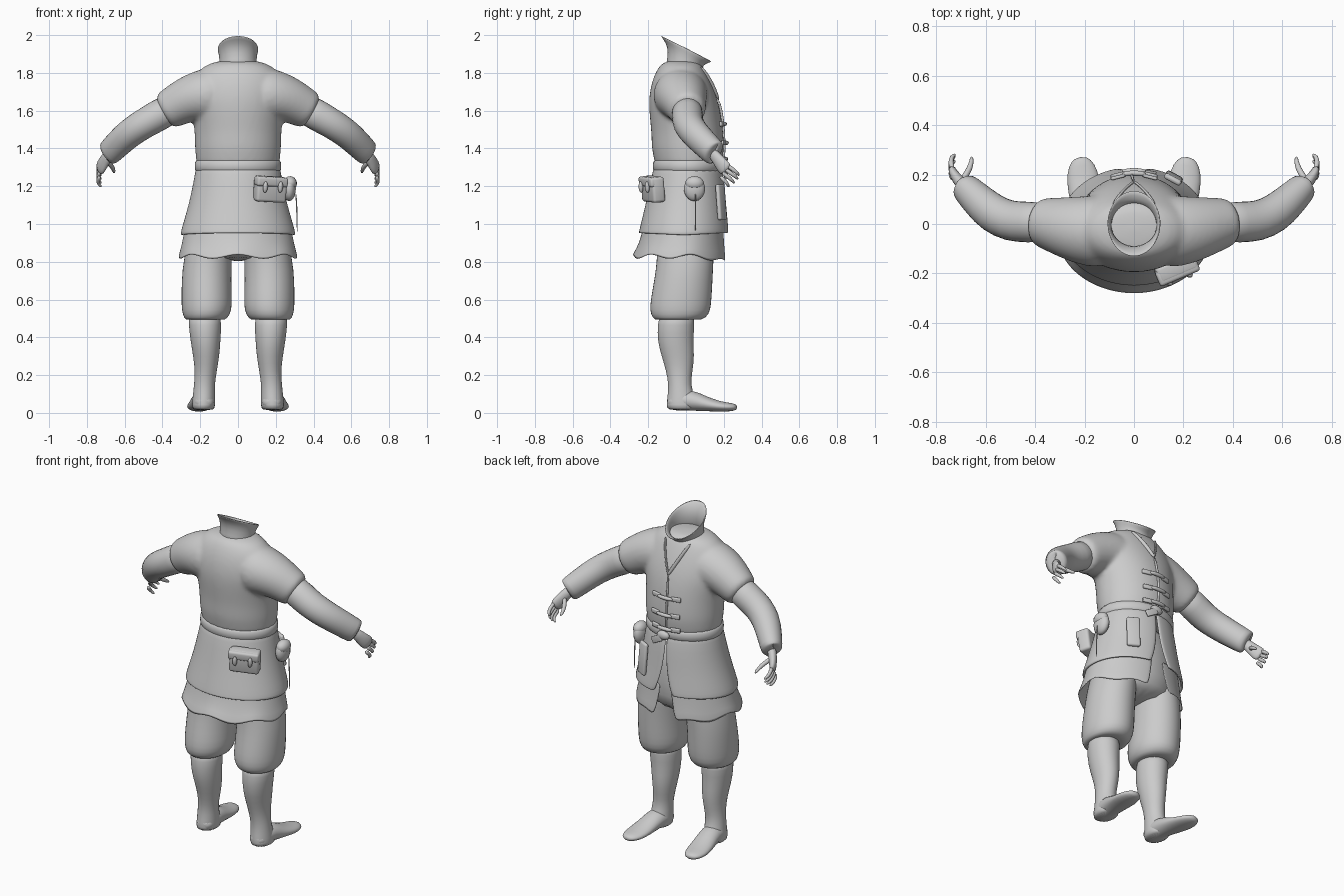
import bpy, bmesh, math
from mathutils import Vector

cube = bpy.data.objects.get("Cube")
if cube:
    bpy.data.objects.remove(cube)

grey = bpy.data.materials.new("plain grey")
grey.use_nodes = True
grey.diffuse_color = (0.6, 0.6, 0.6, 1)
grey.node_tree.nodes["Principled BSDF"].inputs["Base Color"].default_value = (0.6, 0.6, 0.6, 1)
UP = Vector((0, 0, 1))


def grid_object(name, rows, closed=True, caps=True, subdiv=1, thick=0):
    """Skin a list of point rows into a smooth surface."""
    bm = bmesh.new()
    rows = [[bm.verts.new(p) for p in row] for row in rows]
    n = len(rows[0])
    for a, b in zip(rows, rows[1:]):
        for i in range(n if closed else n - 1):
            j = (i + 1) % n
            bm.faces.new((a[i], a[j], b[j], b[i]))
    if caps:
        bm.faces.new(rows[0][::-1])
        bm.faces.new(rows[-1])
    bmesh.ops.recalc_face_normals(bm, faces=bm.faces[:])
    mesh = bpy.data.meshes.new(name)
    bm.to_mesh(mesh)
    bm.free()
    return finish(name, mesh, subdiv, thick)


def finish(name, mesh, subdiv=0, thick=0):
    mesh.materials.append(grey)
    mesh.shade_smooth()
    ob = bpy.data.objects.new(name, mesh)
    bpy.context.collection.objects.link(ob)
    if thick:
        mod = ob.modifiers.new("cloth", 'SOLIDIFY')
        mod.thickness = thick
    if subdiv:
        mod = ob.modifiers.new("round", 'SUBSURF')
        mod.levels = mod.render_levels = subdiv
    return ob


def stack(name, rings, n=20, side=1, **kw):
    """Level rings: centre x, back y, front y, height, half width."""
    rows = []
    for x, back, front, z, rx in rings:
        pts = []
        for i in range(n):
            a = math.tau * i / n
            pts.append((side * (x + rx * math.cos(a)),
                        (back + front) / 2 + (front - back) / 2 * math.sin(a), z))
        rows.append(pts)
    return grid_object(name, rows, **kw)


def tube(name, path, n=14, side=1, **kw):
    """Rings square to a path: x, y, z, radius sideways, radius upwards."""
    pts = [Vector(p[:3]) for p in path]
    rows = []
    for k, p in enumerate(path):
        t = (pts[min(k + 1, len(pts) - 1)] - pts[max(k - 1, 0)]).normalized()
        ref = UP if abs(t.z) < 0.9 else Vector((0, 1, 0))
        u = t.cross(ref).normalized()
        v = u.cross(t)
        row = []
        for i in range(n):
            a = math.tau * i / n
            q = pts[k] + u * p[3] * math.cos(a) + v * p[4] * math.sin(a)
            row.append((side * q.x, q.y, q.z))
        rows.append(row)
    return grid_object(name, rows, **kw)


def wrap(name, rings, n=40, hem=None, **kw):
    """Cloth wrapped round the body and open at the front; last value is the gap angle."""
    rows = []
    for k, (back, front, z, rx, gap) in enumerate(rings):
        row = []
        for i in range(n + 1):
            a = math.pi / 2 + gap + (math.tau - 2 * gap) * i / n
            x, s = rx * math.cos(a), math.sin(a)
            y = (back + front) / 2 + (front - back) / 2 * s
            dz = hem(a, s) if hem and k == len(rings) - 1 else 0
            row.append((x, y, z + dz))
        rows.append(row)
    return grid_object(name, rows, closed=False, caps=False, **kw)


def block(name, loc, size, turn=(0, 0, 0), bevel=0.01):
    bm = bmesh.new()
    bmesh.ops.create_cube(bm, size=1)
    bmesh.ops.scale(bm, vec=size, verts=bm.verts)
    mesh = bpy.data.meshes.new(name)
    bm.to_mesh(mesh)
    bm.free()
    ob = finish(name, mesh)
    ob.location, ob.rotation_euler = loc, turn
    mod = ob.modifiers.new("soft edge", 'BEVEL')
    mod.width, mod.segments = bevel, 3
    return ob


def ball(name, loc, size, turn=(0, 0, 0)):
    bm = bmesh.new()
    bmesh.ops.create_uvsphere(bm, u_segments=16, v_segments=10, radius=1)
    mesh = bpy.data.meshes.new(name)
    bm.to_mesh(mesh)
    bm.free()
    ob = finish(name, mesh)
    ob.location, ob.scale, ob.rotation_euler = loc, size, turn
    return ob


# Jacket: chest and short sleeves fused into one cloth
jacket = stack("jacket", [
    (0, -.165, .19, 1.29, .222), (0, -.17, .195, 1.34, .224), (0, -.185, .205, 1.4, .232),
    (0, -.185, .2, 1.48, .232), (0, -.195, .19, 1.57, .24), (0, -.2, .17, 1.66, .26),
    (0, -.185, .135, 1.75, .25), (0, -.155, .1, 1.82, .21), (0, -.115, .07, 1.87, .12)], subdiv=2)
sleeves = [tube("sleeve", [
    (.08, -.03, 1.685, .15, .15), (.18, -.03, 1.685, .15, .145), (.27, -.015, 1.66, .13, .125),
    (.36, .005, 1.61, .105, .108), (.4, .01, 1.588, .095, .1)], side=s, subdiv=2) for s in (1, -1)]
for ob in sleeves:
    mod = jacket.modifiers.new("join sleeve", 'BOOLEAN')
    mod.operation, mod.object, mod.solver = 'UNION', ob, 'EXACT'
    ob.hide_render = True
mod = jacket.modifiers.new("fuse", 'REMESH')
mod.mode, mod.voxel_size, mod.use_smooth_shade = 'VOXEL', .012, True
mod = jacket.modifiers.new("relax", 'SMOOTH')
mod.iterations = 6
# Bake the fused shape so the helper sleeves can go
dg = bpy.context.evaluated_depsgraph_get()
baked = bpy.data.meshes.new_from_object(jacket.evaluated_get(dg))
jacket.modifiers.clear()
jacket.data = baked
baked.shade_smooth()
for ob in sleeves:
    bpy.data.objects.remove(ob)

# Standing collar, high at the back and dipping at the front
rows = []
for back, front, zb, zf, rx in [(-.1, .085, 1.84, 1.79, .095), (-.085, .075, 1.91, 1.83, .09),
                                (-.1, .1, 1.965, 1.855, .096), (-.13, .135, 2.0, 1.865, .103)]:
    row = []
    for i in range(24):
        a = math.tau * i / 24
        f = (math.sin(a) + 1) / 2
        row.append((rx * math.cos(a), back + (front - back) * f, zb + (zf - zb) * f))
    rows.append(row)
grid_object("collar", rows, caps=False, thick=.008)

# Crossed neckline edges
for s in (1, -1):
    tube("neckline_edge", [(s * .085, .075, 1.835, .008, .012), (s * .06, .118, 1.78, .006, .012),
                           (s * .025, .155, 1.71, .006, .012), (-s * .005, .175, 1.65, .006, .01)], n=8)
tube("front_edge", [(0, .172, 1.66, .006, .008), (-.01, .196, 1.56, .006, .008),
                    (-.01, .205, 1.4, .006, .008), (0, .195, 1.3, .006, .008)], n=8)

# Sash and jacket skirt
stack("sash", [(0, -.168, .19, 1.265, .224), (0, -.177, .2, 1.285, .232),
               (0, -.177, .2, 1.33, .23), (0, -.165, .19, 1.35, .222)], n=28)
wrap("jacket_skirt", [
    (-.17, .19, 1.31, .222, .005), (-.19, .205, 1.22, .236, .01), (-.215, .215, 1.1, .262, .05),
    (-.24, .228, 1.0, .292, .14), (-.25, .232, .955, .304, .2), (-.25, .23, .94, .303, .22)],
    hem=lambda a, s: .012 * abs(s), thick=.014, subdiv=1)
stack("hips", [(0, -.15, .15, .8, .2), (0, -.2, .185, .9, .25), (0, -.19, .18, 1.1, .235),
               (0, -.15, .15, 1.28, .2)])

# Ragged undershirt hem
wrap("undershirt", [
    (-.225, .2, 1.0, .28, .1), (-.245, .205, .9, .295, .16), (-.285, .22, .825, .318, .22)],
    hem=lambda a, s: .014 * math.sin(a * 7) - .035 * max(s, 0) ** 3, thick=.006)

for s in (1, -1):
    # Breeches and boots
    stack("breeches", [
        (.14, -.15, .15, .96, .12), (.155, -.155, .15, .85, .125), (.165, -.16, .145, .76, .132),
        (.167, -.18, .14, .65, .134), (.165, -.193, .135, .57, .136), (.168, -.19, .125, .52, .128),
        (.172, -.165, .085, .488, .105), (.175, -.14, .04, .5, .08)], side=s, subdiv=1)
    stack("boot_shaft", [
        (.177, -.14, .045, .53, .085), (.175, -.152, .045, .47, .088), (.172, -.152, .04, .38, .08),
        (.168, -.13, .045, .3, .07), (.17, -.105, .035, .22, .058), (.178, -.093, .025, .15, .055),
        (.18, -.098, .045, .09, .06), (.183, -.105, .06, .04, .062), (.183, -.1, .06, .012, .06)],
        side=s, subdiv=1)
    tube("boot_foot", [
        (.178, -.1, .04, .04, .03), (.18, -.05, .065, .062, .055), (.185, .03, .068, .062, .058),
        (.195, .1, .048, .066, .04), (.206, .18, .033, .07, .028), (.212, .24, .03, .055, .023),
        (.216, .272, .03, .025, .014)], side=s, subdiv=1)
    # Arm sleeve with a cuff
    tube("arm", [
        (.34, .005, 1.62, .085, .088), (.43, .008, 1.57, .085, .085), (.5, .01, 1.53, .085, .082),
        (.57, .04, 1.485, .082, .08), (.63, .095, 1.43, .072, .076), (.675, .14, 1.385, .063, .073),
        (.69, .155, 1.372, .058, .07), (.688, .152, 1.373, .04, .05)], side=s, subdiv=1)
    # Hand: palm, four curled fingers and a thumb
    tube("palm", [
        (.67, .135, 1.385, .028, .032), (.7, .165, 1.345, .026, .034), (.725, .195, 1.305, .022, .044),
        (.735, .22, 1.28, .016, .04)], n=10, side=s, subdiv=1)
    for k in range(4):
        d = k / 3
        y, z = .228 - .035 * d, 1.305 - .06 * d
        reach = (.055, .06, .052, .035)[k]
        tube("finger", [
            (.733, y - .015, z + .01, .012, .012), (.742, y + reach * .4, z - .018, .012, .012),
            (.738, y + reach * .8, z - .035, .01, .01), (.722, y + reach, z - .05, .006, .006)],
            n=8, side=s, subdiv=1)
    tube("thumb", [
        (.7, .17, 1.335, .014, .016), (.675, .205, 1.315, .014, .014), (.658, .24, 1.29, .012, .012),
        (.656, .275, 1.27, .007, .007)], n=8, side=s, subdiv=1)

# Toggle fastenings down the chest
for z, y in [(1.53, .206), (1.43, .216), (1.345, .212)]:
    tube("toggle", [(-.05, y - .01, z, .008, .008), (-.035, y, z, .012, .012),
                    (.035, y, z, .012, .012), (.05, y - .01, z, .008, .008)], n=10)
    for s in (1, -1):
        block("toggle_loop", (s * .065, y - .016, z), (.06, .014, .026), (0, 0, -s * .25), .005)

# Belt pouch with a flap and two buckled straps
turn = (.1, .05, .4)
block("belt_pouch", (.17, -.175, 1.185), (.17, .07, .135), turn, .015)
block("pouch_flap", (.175, -.19, 1.225), (.175, .065, .05), turn, .012)
for dx in (-.04, .04):
    ball("pouch_buckle", (.185 + dx, -.222 + dx * .42, 1.195), (.013, .012, .03), turn)

# Round pouch with a hanging cord
ball("round_pouch", (.272, .045, 1.185), (.034, .056, .064))
ball("pouch_lid", (.276, .045, 1.215), (.036, .05, .038))
tube("cord", [(.306, .05, 1.17, .004, .004), (.312, .05, 1.08, .004, .004), (.314, .05, .95, .004, .004)], n=6)

# Tongue shaped sheath on the front of the skirt
block("sheath", (.16, .186, 1.115), (.075, .024, .19), (.08, 0, -.5), .011)
ball("sash_knot", (.01, .205, 1.3), (.04, .02, .026))
block("sash_tail", (.05, .212, 1.27), (.075, .012, .04), (0, .5, -.15), .005)
